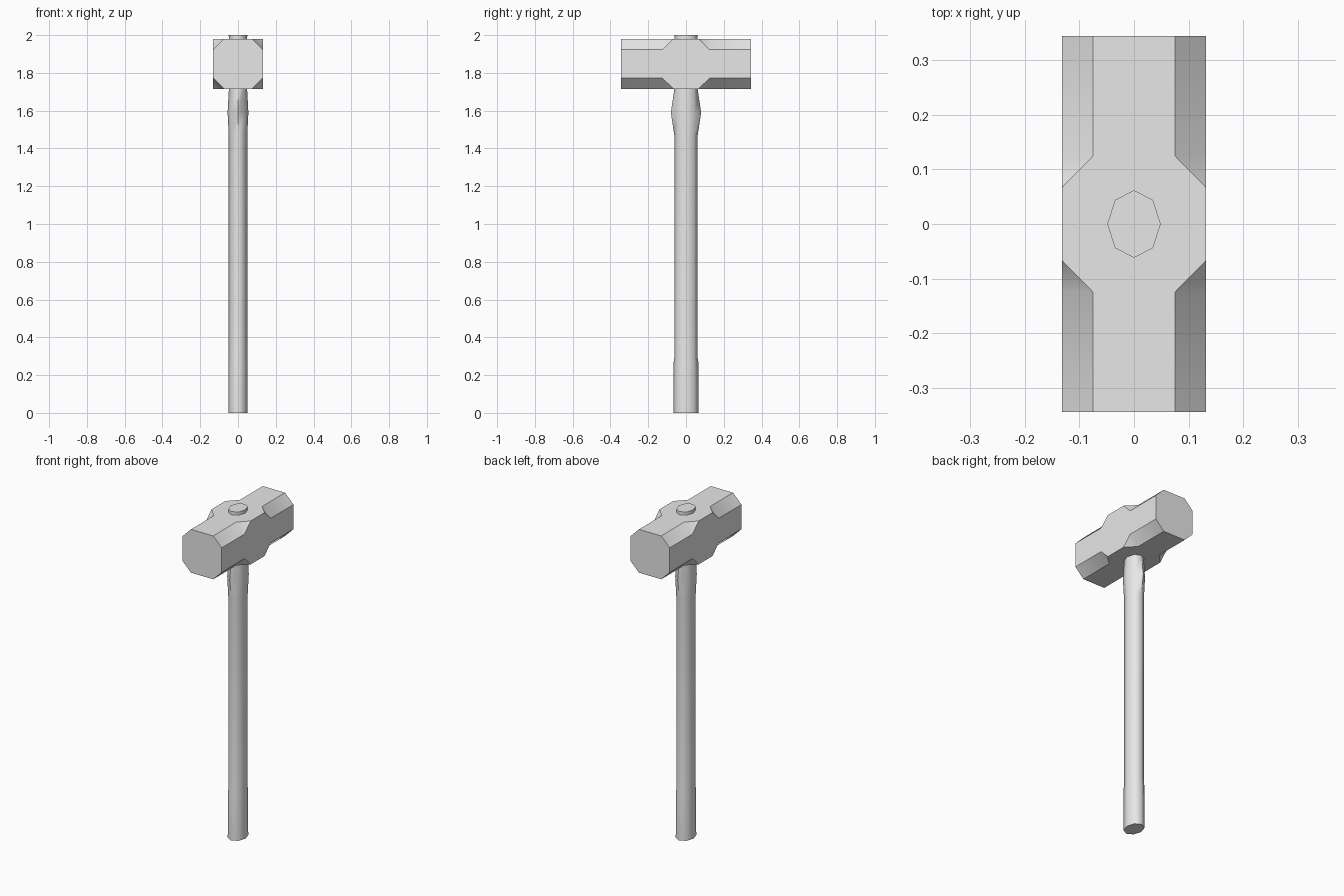
import bpy
import bmesh
from math import radians

if "Cube" in bpy.data.objects:
    bpy.data.objects.remove(bpy.data.objects["Cube"], do_unlink=True)

grey = bpy.data.materials.new("plain_grey")
grey.use_nodes = True
colour = (0.8, 0.8, 0.8, 1)
grey.diffuse_color = colour
grey.node_tree.nodes["Principled BSDF"].inputs["Base Color"].default_value = colour


def finish(name, bm, angle):
    """Turn a bmesh into a grey object, smooth up to the given angle."""
    bmesh.ops.recalc_face_normals(bm, faces=bm.faces)
    mesh = bpy.data.meshes.new(name)
    bm.to_mesh(mesh)
    bm.free()
    mesh.materials.append(grey)
    obj = bpy.data.objects.new(name, mesh)
    bpy.context.collection.objects.link(obj)
    bpy.ops.object.select_all(action='DESELECT')
    obj.select_set(True)
    bpy.context.view_layer.objects.active = obj
    bpy.ops.object.shade_smooth_by_angle(angle=radians(angle))
    return obj


def cut(bm, point, normal):
    """Slice off the side the normal points to and cap the opening."""
    geom = bm.verts[:] + bm.edges[:] + bm.faces[:]
    res = bmesh.ops.bisect_plane(bm, geom=geom, plane_co=point,
                                 plane_no=normal, clear_outer=True)
    edges = [e for e in res["geom_cut"] if isinstance(e, bmesh.types.BMEdge)]
    bmesh.ops.contextual_create(bm, geom=edges)


# Hammer head: block with long chamfers that run out before the middle
half_w, half_l, chamfer = 0.132, 0.345, 0.057
y_corner, y_full = 0.067, 0.125
z_mid = 1.848
bm = bmesh.new()


def ring(y, c):
    """Octagonal section at y with corners cut by c."""
    h, i = half_w, half_w - c
    pts = [(i, h), (h, i), (h, -i), (i, -h), (-i, -h), (-h, -i), (-h, i), (-i, h)]
    return [bm.verts.new((x, y, z_mid + z)) for x, z in pts]


def square(y):
    """Square section at y, one corner per chamfer."""
    h = half_w
    return [bm.verts.new((x, y, z_mid + z))
            for x, z in [(h, h), (h, -h), (-h, -h), (-h, h)]]


squares = []
for side in (-1, 1):
    end, full = ring(side * half_l, chamfer), ring(side * y_full, chamfer)
    corner = square(side * y_corner)
    squares.append(corner)
    bm.faces.new(end)
    for k in range(8):
        n = (k + 1) % 8
        bm.faces.new((end[k], end[n], full[n], full[k]))
    for k in range(4):
        n = (k + 1) % 4
        # run-out triangle, then the flat side next to it
        bm.faces.new((corner[k], full[2 * k], full[2 * k + 1]))
        bm.faces.new((full[2 * k + 1], full[(2 * k + 2) % 8], corner[n], corner[k]))
for k in range(4):
    n = (k + 1) % 4
    bm.faces.new((squares[0][k], squares[0][n], squares[1][n], squares[1][k]))
bmesh.ops.dissolve_limit(bm, angle_limit=radians(1), verts=bm.verts, edges=bm.edges)
finish("hammer_head", bm, 40)

# Handle: eight-sided oval lofted through sections (z, half x, half y, diagonal y)
sections = [
    (0.0, 0.051, 0.067, 0.047), (0.27, 0.050, 0.065, 0.046),
    (0.29, 0.049, 0.062, 0.044), (1.47, 0.049, 0.062, 0.044),
    (1.59, 0.055, 0.080, 0.048), (1.72, 0.048, 0.061, 0.044),
    (2.0, 0.049, 0.062, 0.044),
]
bm = bmesh.new()
loops = []
for z, rx, ry, dy in sections:
    dx = rx * 0.71
    pts = [(rx, 0), (dx, dy), (0, ry), (-dx, dy),
           (-rx, 0), (-dx, -dy), (0, -ry), (dx, -dy)]
    loops.append([bm.verts.new((x, y, z)) for x, y in pts])
for low, high in zip(loops, loops[1:]):
    for k in range(8):
        n = (k + 1) % 8
        bm.faces.new((low[k], low[n], high[n], high[k]))
bm.faces.new(loops[0])
bm.faces.new(loops[-1])
finish("handle", bm, 60)
